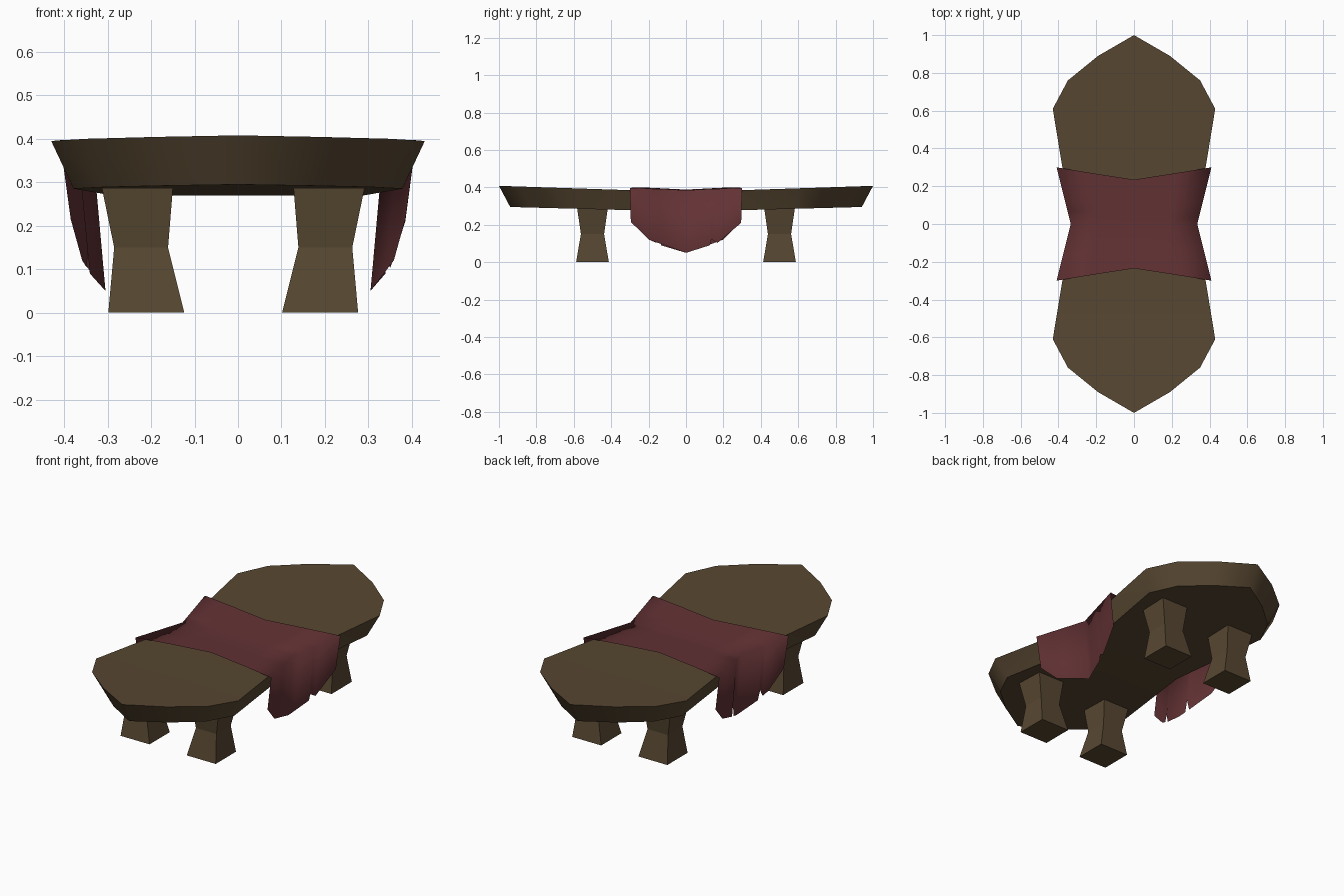
import bpy, bmesh, math

old = bpy.data.objects.get("Cube")
if old:
    bpy.data.objects.remove(old, do_unlink=True)


def material(name, rgb):
    m = bpy.data.materials.new(name)
    m.use_nodes = True
    m.diffuse_color = (*rgb, 1)
    m.node_tree.nodes["Principled BSDF"].inputs["Base Color"].default_value = (*rgb, 1)
    return m


wood = material("dark_wood", (0.096, 0.063, 0.031))
red = material("red_cloth", (0.125, 0.032, 0.035))


def finish(name, bm, mat, smooth=None):
    bmesh.ops.recalc_face_normals(bm, faces=bm.faces)
    mesh = bpy.data.meshes.new(name)
    bm.to_mesh(mesh)
    bm.free()
    mesh.materials.append(mat)
    ob = bpy.data.objects.new(name, mesh)
    bpy.context.collection.objects.link(ob)
    if smooth:
        bpy.ops.object.select_all(action="DESELECT")
        bpy.context.view_layer.objects.active = ob
        ob.select_set(True)
        bpy.ops.object.shade_smooth_by_angle(angle=math.radians(smooth))
    return ob


# Table top: pointed outline, pinched at the waist, sagging to the middle
quarter = [(0.33, 0), (0.43, 0.61), (0.35, 0.76), (0.19, 0.89), (0, 1)]
half = quarter + [(-x, y) for x, y in quarter[-2::-1]]
outline = half + [(x, -y) for x, y in half[-2:0:-1]]
n, h = len(outline), len(half)
bm = bmesh.new()
top = [bm.verts.new((x, y, 0.375 + 0.033 * abs(y))) for x, y in outline]
low = [bm.verts.new((x * 0.88, y * 0.94, 0.27 + 0.025 * abs(y))) for x, y in outline]
for ring in (top, low):
    bm.faces.new(ring[:h])
    bm.faces.new(ring[h - 1:] + ring[:1])
for i in range(n):
    j = (i + 1) % n
    bm.faces.new((top[i], top[j], low[j], low[i]))
finish("table_top", bm, wood, 57)


# Legs: square, waisted, leaning slightly outward
def leg(name, sx, sy):
    bm = bmesh.new()
    rings = []
    for z, size, lean in ((0, 0.175, 0.2), (0.15, 0.124, 0.212), (0.31, 0.17, 0.222)):
        cx, cy, r = sx * lean - 0.011, sy * 0.5, size / 2
        rings.append([bm.verts.new((cx + a * r, cy + b * r, z))
                      for a, b in ((-1, -1), (1, -1), (1, 1), (-1, 1))])
    bm.faces.new(rings[0])
    bm.faces.new(rings[-1])
    for a, b in zip(rings, rings[1:]):
        for i in range(4):
            j = (i + 1) % 4
            bm.faces.new((a[i], a[j], b[j], b[i]))
    finish(name, bm, wood)


for side, sx in (("left", 1), ("right", -1)):
    for end, sy in (("front", -1), ("back", 1)):
        leg(f"{end}_{side}_leg", sx, sy)

# Cloth runner: draped over the waist with a torn hem, (position, height) per side
hems = {
    1: [(-1, 0.215), (-0.67, 0.12), (0, 0.05), (0.43, 0.09), (0.46, 0.122),
        (0.57, 0.103), (1, 0.21)],
    -1: [(-1, 0.215), (-0.67, 0.12), (-0.55, 0.105), (-0.5, 0.14), (-0.45, 0.09),
         (0, 0.05), (0.13, 0.062), (0.17, 0.13), (0.21, 0.07), (0.67, 0.12), (1, 0.215)],
}


def hem_height(side, s):
    pts = hems[side]
    for (a, za), (b, zb) in zip(pts, pts[1:]):
        if a <= s <= b:
            return za + (zb - za) * (s - a) / (b - a)


def half_row(side, s):
    edge, hem = 0.335 + 0.075 * abs(s), 0.305 + 0.08 * abs(s)
    z = 0.388 + 0.012 * abs(s)
    return [(side * edge * 0.55, s * 0.27, z),
            (side * edge, s * 0.3, z - 0.003),
            (side * hem, s * 0.295, hem_height(side, s))]


bm = bmesh.new()
rows = []
for s in sorted({p[0] for pts in hems.values() for p in pts}):
    row = half_row(-1, s)[::-1] + [(0, s * 0.235, 0.388 + 0.012 * abs(s))] + half_row(1, s)
    rows.append([bm.verts.new(co) for co in row])
for a, b in zip(rows, rows[1:]):
    for i in range(len(a) - 1):
        bm.faces.new((a[i], a[i + 1], b[i + 1], b[i]))
finish("cloth_runner", bm, red, 120)
